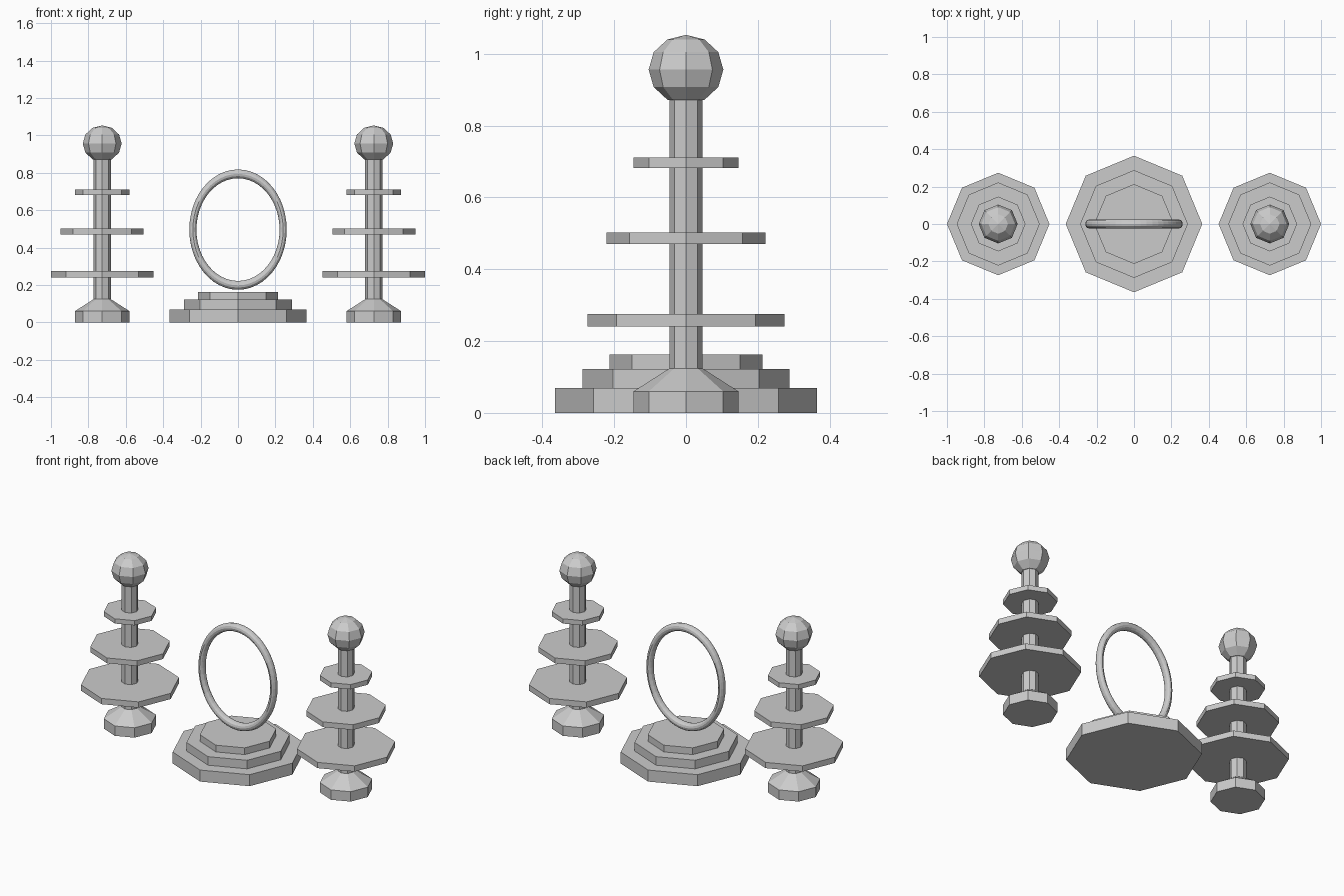
import bpy
import math

cube = bpy.data.objects.get("Cube")
if cube:
    bpy.data.objects.remove(cube, do_unlink=True)

grey = bpy.data.materials.new("stone_grey")
grey.use_nodes = True
colour = (0.6, 0.6, 0.6, 1)
grey.diffuse_color = colour
grey.node_tree.nodes["Principled BSDF"].inputs["Base Color"].default_value = colour

SIDES = 8


def finish(name):
    ob = bpy.context.object
    ob.name = ob.data.name = name
    ob.data.materials.append(grey)
    return ob


def octagon(name, x, z0, z1, r0, r1=None):
    """Eight-sided drum or cone frustum with corners on the x and y axes."""
    bpy.ops.mesh.primitive_cone_add(
        vertices=SIDES, radius1=r0, radius2=r0 if r1 is None else r1,
        depth=z1 - z0, location=(x, 0, (z0 + z1) / 2))
    return finish(name)


# Stepped plinth
for name, z0, z1, r in (("lower_step", 0, 0.07, 0.365),
                        ("middle_step", 0.07, 0.122, 0.288),
                        ("upper_step", 0.122, 0.163, 0.213)):
    octagon(name, 0, z0, z1, r)

# Upright oval ring above the plinth
bpy.ops.mesh.primitive_torus_add(
    major_segments=48, minor_segments=12, major_radius=0.298,
    minor_radius=0.0235, location=(0, 0, 0.496), rotation=(math.pi / 2, 0, 0))
ring = finish("oval_ring")
ring.scale.x = 0.81

# Two matching posts
for side, x in (("left", 0.726), ("right", -0.726)):
    octagon(side + "_post_foot", x, 0, 0.06, 0.146)
    octagon(side + "_post_collar", x, 0.06, 0.124, 0.146, 0.046)
    octagon(side + "_post_shaft", x, 0.124, 0.88, 0.046)
    for level, z0, z1, r in (("lower", 0.241, 0.276, 0.274),
                             ("middle", 0.47, 0.502, 0.222),
                             ("upper", 0.682, 0.711, 0.146)):
        octagon(f"{side}_{level}_disc", x, z0, z1, r)
    bpy.ops.mesh.primitive_uv_sphere_add(
        segments=SIDES, ring_count=6, radius=0.104, location=(x, 0, 0.956))
    finish(side + "_post_ball").scale.z = 0.93
